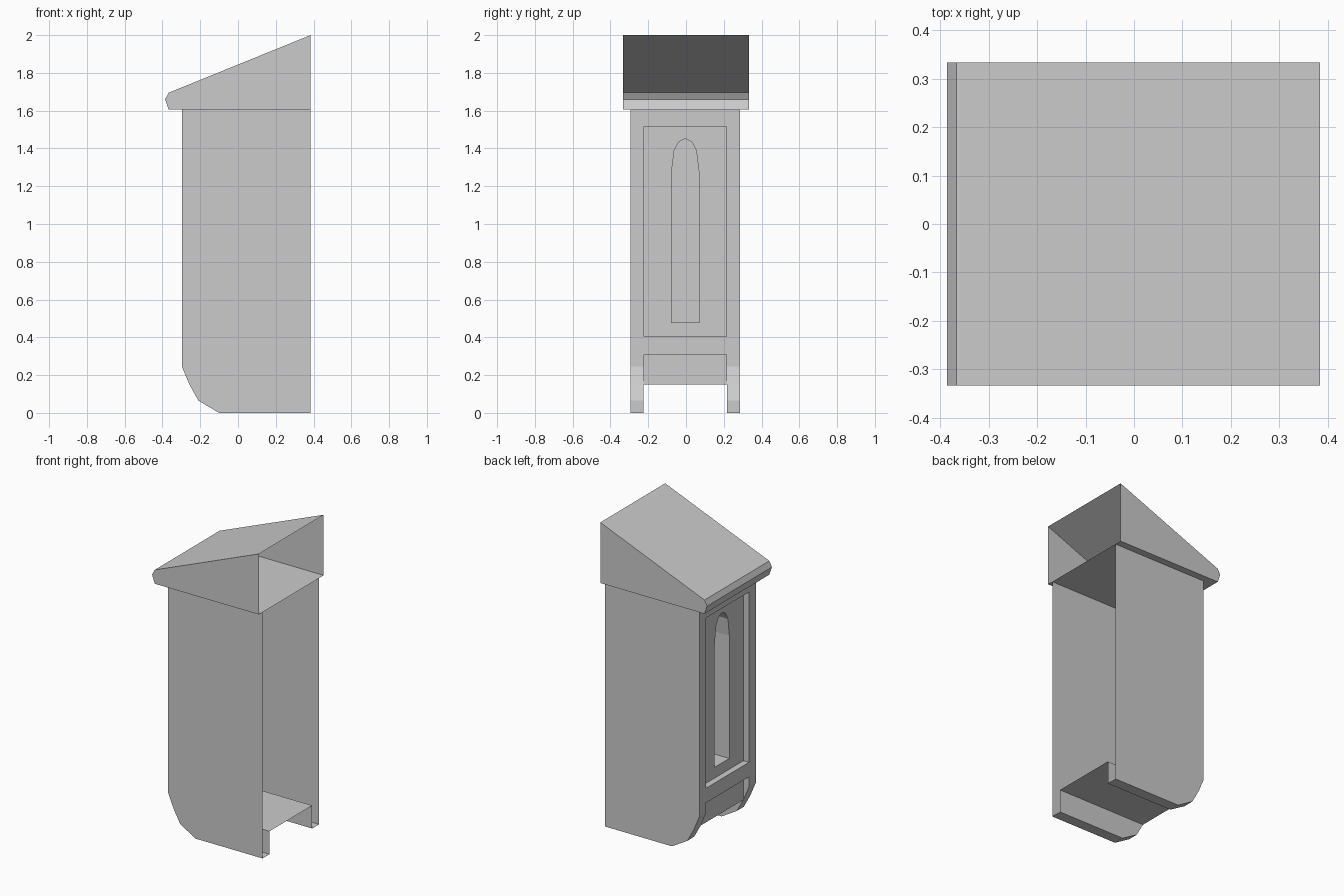
import bpy, bmesh
from mathutils import Vector

if "Cube" in bpy.data.objects:
    bpy.data.objects.remove(bpy.data.objects["Cube"])

XF, XP, XN, XB = -0.297, -0.257, -0.135, 0.384   # front, panel, niche back, open back
YO, YI = 0.291, 0.22                             # outer side, panel/leg inner side
ZT = 1.605


class Shell:
    """Open sheet mesh; each face is turned to look along a given direction."""
    def __init__(self):
        self.bm = bmesh.new()

    def face(self, pts, look):
        f = self.bm.faces.new([self.bm.verts.new(p) for p in pts])
        f.normal_update()
        if f.normal.dot(Vector(look)) < 0:
            f.normal_flip()

    def finish(self, name):
        bmesh.ops.remove_doubles(self.bm, verts=self.bm.verts, dist=1e-5)
        me = bpy.data.meshes.new(name)
        self.bm.to_mesh(me)
        self.bm.free()
        ob = bpy.data.objects.new(name, me)
        bpy.context.collection.objects.link(ob)
        return ob


def mirror_y(ob):
    m = ob.modifiers.new("mirror", 'MIRROR')
    m.use_axis = (False, True, False)
    m.merge_threshold = 1e-4
    ob.location.y = -0.004


# --- buttress body, +y half: side wall and curved front strip
foot = [(XP, 0.15), (-0.21, 0.065), (-0.1, 0.0), (XB, 0.0)]
profile = [(XF, ZT), (XF, 0.245)] + foot
s = Shell()
s.face([(x, YO, z) for x, z in profile + [(XB, ZT)]], (0, 1, 0))
for (x0, z0), (x1, z1) in zip(profile, profile[1:]):
    s.face([(x0, YI, z0), (x0, YO, z0), (x1, YO, z1), (x1, YI, z1)], (-1, 0, -1))
# rails above and below the main panel
for z0, z1 in ((0.31, 0.405), (1.515, ZT)):
    s.face([(XF, 0, z0), (XF, YI, z0), (XF, YI, z1), (XF, 0, z1)], (-1, 0, 0))
# leg inner wall and passage ceiling
s.face([(x, YI, z) for x, z in foot + [(XB, 0.15)]], (0, -1, 0))
s.face([(XP, 0, 0.15), (XP, YI, 0.15), (XB, YI, 0.15), (XB, 0, 0.15)], (0, 0, -1))
mirror_y(s.finish("buttress_body"))

# --- recessed panels with arched niche, +y half
s = Shell()
for z, up in ((0.405, 1), (1.515, -1), (0.31, -1)):
    s.face([(XF, 0, z), (XF, YI, z), (XP, YI, z), (XP, 0, z)], (0, 0, up))
s.face([(XF, YI, 0.405), (XP, YI, 0.405), (XP, YI, 1.515), (XF, YI, 1.515)], (0, -1, 0))
s.face([(XF, YI, 0.31), (XF, YI, 0.245), (XP, YI, 0.15), (XP, YI, 0.31)], (0, -1, 0))
s.face([(XP, 0, 0.15), (XP, YI, 0.15), (XP, YI, 0.31), (XP, 0, 0.31)], (-1, 0, 0))
arch = [(0, 0.475), (0.075, 0.475), (0.075, 1.275), (0.061, 1.39), (0.036, 1.437), (0, 1.455)]
panel = arch + [(0, 1.515), (YI, 1.515), (YI, 0.405), (0, 0.405)]
s.face([(XP, y, z) for y, z in panel], (-1, 0, 0))
s.face([(XN, y, z) for y, z in arch], (-1, 0, 0))
for (y0, z0), (y1, z1) in zip(arch, arch[1:]):
    mid = Vector((0, -(y0 + y1), 1.0 - (z0 + z1) / 2))
    s.face([(XP, y0, z0), (XP, y1, z1), (XN, y1, z1), (XN, y0, z0)], mid)
mirror_y(s.finish("front_panels"))

# --- sloped cap, open at the back
cap = [(XB, ZT), (-0.367, ZT), (-0.386, 1.66), (-0.367, 1.695), (XB, 2.0)]
W = 0.334
s = Shell()
for sy in (-1, 1):
    s.face([(x, sy * W, z) for x, z in cap], (0, sy, 0))
looks = [(0, 0, -1), (-1, 0, 0), (-1, 0, 1), (0, 0, 1)]
for (x0, z0), (x1, z1), look in zip(cap, cap[1:], looks):
    s.face([(x0, -W, z0), (x0, W, z0), (x1, W, z1), (x1, -W, z1)], look)
s.finish("sloped_cap")
